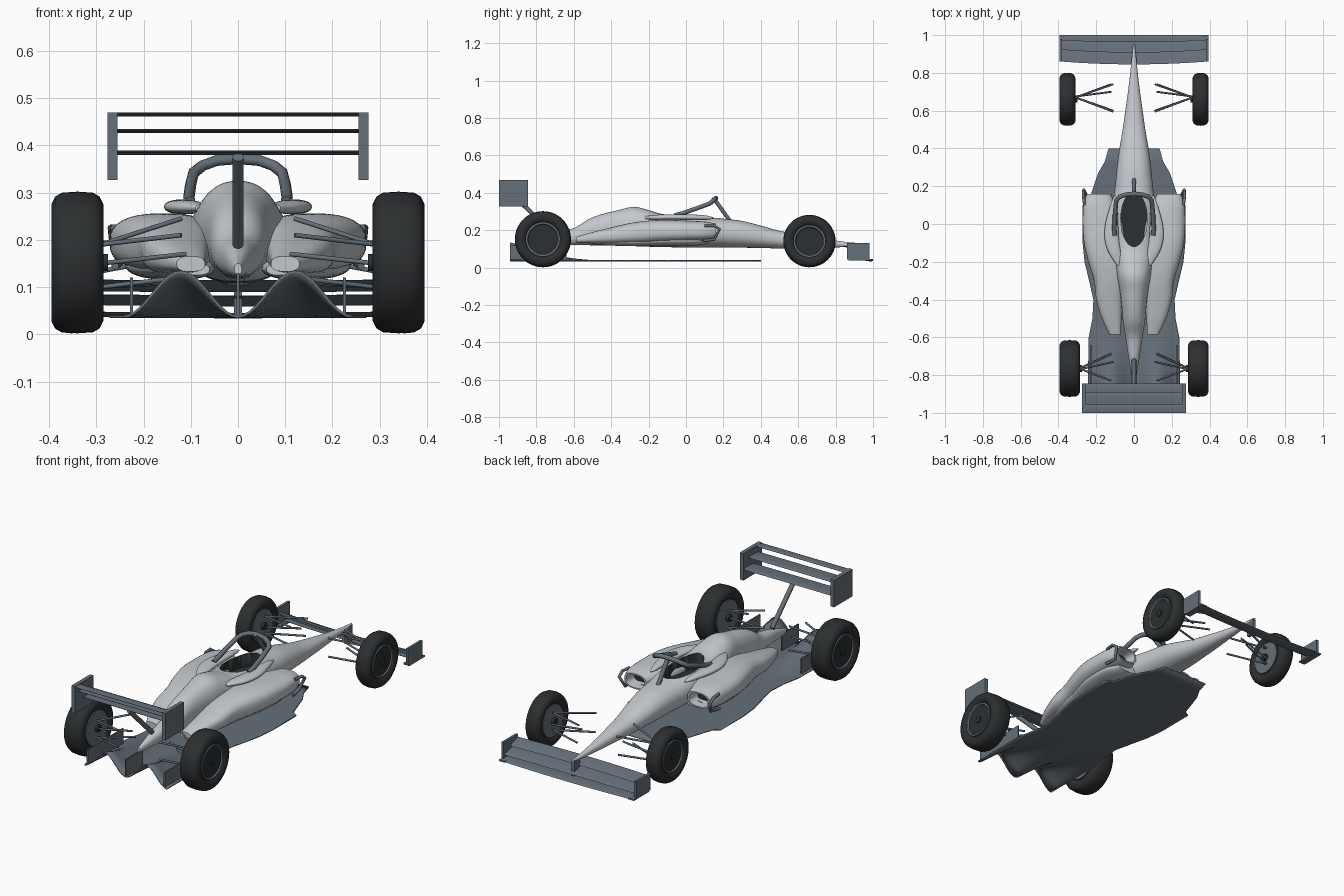
import bpy, bmesh
from math import sin, cos, pi, radians
from mathutils import Vector

if "Cube" in bpy.data.objects:
    bpy.data.objects.remove(bpy.data.objects["Cube"])


def mat(name, c):
    m = bpy.data.materials.new(name)
    m.diffuse_color = (*c, 1)
    m.use_nodes = True
    m.node_tree.nodes["Principled BSDF"].inputs["Base Color"].default_value = m.diffuse_color
    return m


PAINT = mat("pale_grey", (0.55, 0.58, 0.61))
CARBON = mat("slate", (0.13, 0.16, 0.19))
RUBBER = mat("rubber", (0.025, 0.028, 0.03))


def finish(bm, name, m, angle=35):
    bmesh.ops.recalc_face_normals(bm, faces=bm.faces)
    me = bpy.data.meshes.new(name)
    bm.to_mesh(me)
    bm.free()
    ob = bpy.data.objects.new(name, me)
    bpy.context.collection.objects.link(ob)
    me.materials.append(m)
    bpy.ops.object.select_all(action='DESELECT')
    ob.select_set(True)
    bpy.context.view_layer.objects.active = ob
    bpy.ops.object.shade_smooth_by_angle(angle=radians(angle))
    return ob


def skin(rings, closed=True, caps=True):
    bm = bmesh.new()
    vs = [[bm.verts.new(p) for p in r] for r in rings]
    n = len(vs[0])
    for a, b in zip(vs, vs[1:]):
        for i in range(n if closed else n - 1):
            j = (i + 1) % n
            bm.faces.new((a[i], a[j], b[j], b[i]))
    if caps:
        bm.faces.new(vs[0])
        bm.faces.new(vs[-1])
    return bm


def resample(rows, k=5):
    # smooth curve through the given rows
    out = []
    for i in range(len(rows) - 1):
        p = [rows[max(0, i - 1)], rows[i], rows[i + 1], rows[min(len(rows) - 1, i + 2)]]
        for s in range(k):
            t = s / k
            out.append([0.5 * (2 * b + (c - a) * t + (2 * a - 5 * b + 4 * c - d) * t * t
                               + (3 * b - a - 3 * c + d) * t ** 3) for a, b, c, d in zip(*p)])
    return out + [rows[-1]]


def loft(name, rows, side=1, mouth=False, n=32, e=0.9, m=PAINT):
    # rows: y, inner x, outer x, bottom z, top z
    rings = []

    def ring(r, s=1, dy=0):
        y, a, b, lo, hi = r
        f = lambda v: abs(v) ** e * (1 if v > 0 else -1)
        return [(side * ((a + b) / 2 + s * (b - a) / 2 * f(cos(2 * pi * i / n))), y + dy,
                 (lo + hi) / 2 + s * (hi - lo) / 2 * f(sin(2 * pi * i / n))) for i in range(n)]
    if mouth:
        rings += [ring(rows[0], 0.7, -0.09), ring(rows[0], 0.84, 0)]
    rings += [ring(r) for r in resample(rows)]
    return finish(skin(rings), name, m)


def box(name, x0, x1, y0, y1, z0, z1, m=CARBON):
    bm = bmesh.new()
    bmesh.ops.create_cube(bm, size=1)
    for v in bm.verts:
        v.co = ((x0 + x1) / 2 + v.co.x * (x1 - x0), (y0 + y1) / 2 + v.co.y * (y1 - y0),
                (z0 + z1) / 2 + v.co.z * (z1 - z0))
    return finish(bm, name, m)


def tube(name, pts, r, m=CARBON):
    cu = bpy.data.curves.new(name, 'CURVE')
    cu.dimensions = '3D'
    cu.bevel_depth, cu.bevel_resolution, cu.use_fill_caps = r, 3, True
    sp = cu.splines.new('POLY')
    sp.points.add(len(pts) - 1)
    for p, q in zip(sp.points, pts):
        p.co = (*q, 1)
    cu.materials.append(m)
    ob = bpy.data.objects.new(name, cu)
    bpy.context.collection.objects.link(ob)


def wing(name, half, lead, trail, th=0.007, bow_y=0, bow_z=0, n=24):
    # thin aerofoil swept along x; lead and trail are (y, z)
    a, b = Vector(lead), Vector(trail)
    rings = []
    for i in range(n + 1):
        u = 2 * i / n - 1
        off = Vector((bow_y, bow_z)) * u * u
        r = []
        for t, s in ((0, 0), (.08, .7), (.3, 1), (.7, .7), (1, .15), (1, -.15), (.7, -.7), (.3, -1), (.08, -.7)):
            p = a.lerp(b, t) + off
            r.append((u * half, p.x, p.y + s * th / 2))
        rings.append(r)
    return finish(skin(rings), name, CARBON)


def lathe(name, prof, cx, cy, cz, side, m, n=48):
    # prof: x offset, radius
    rings = [[(side * (cx + x), cy + r * cos(2 * pi * i / n), cz + r * sin(2 * pi * i / n)) for i in range(n)]
             for x, r in prof]
    return finish(skin(rings), name, m)


# central body: y, half width, bottom, top
hull = [(0.95, .005, .118, .13), (.88, .012, .113, .135), (.8, .02, .108, .145), (.7, .032, .105, .16),
        (.6, .046, .103, .178), (.5, .06, .103, .197), (.4, .077, .105, .225), (.3, .09, .107, .25),
        (.2, .1, .108, .262), (.1, .112, .108, .276), (0, .116, .108, .282), (-.12, .112, .11, .286),
        (-.2, .1, .112, .308), (-.28, .088, .115, .325), (-.36, .074, .117, .308), (-.45, .064, .118, .286),
        (-.52, .058, .12, .26), (-.6, .045, .12, .212), (-.7, .03, .122, .19), (-.78, .017, .122, .165),
        (-.83, .008, .125, .15)]
body = loft("body", [(y, -w, w, lo, hi) for y, w, lo, hi in hull], n=48)

# cockpit opening
bm = bmesh.new()
bmesh.ops.create_cone(bm, cap_ends=True, segments=40, radius1=1, radius2=1, depth=1)
for v in bm.verts:
    v.co = (v.co.x * .07, .025 + v.co.y * .145, .28 + v.co.z * .16)
cutter = finish(bm, "cockpit_cutter", RUBBER)
cutter.hide_render = True
cutter.hide_viewport = True
mod = body.modifiers.new("cockpit", 'BOOLEAN')
mod.object, mod.operation, mod.solver, mod.material_mode = cutter, 'DIFFERENCE', 'EXACT', 'TRANSFER'

pod = [(.16, .12, .25, .155, .235), (.1, .1, .268, .145, .246), (0, .06, .272, .138, .252),
       (-.1, .05, .265, .135, .256), (-.2, .045, .242, .13, .252), (-.3, .05, .212, .128, .238),
       (-.4, .06, .2, .127, .215), (-.5, .066, .17, .13, .19), (-.585, .07, .13, .133, .165)]
under = [(.12, .08, .2, .13, .17), (.05, .06, .235, .118, .175), (-.1, .05, .235, .115, .18),
         (-.25, .05, .2, .115, .17), (-.4, .05, .17, .118, .16), (-.5, .06, .11, .125, .15)]
rim = [(.15, .095, .105, .262, .268), (.1, .088, .125, .255, .28), (0, .084, .152, .254, .285),
       (-.08, .08, .155, .255, .285), (-.15, .07, .135, .255, .283), (-.22, .06, .09, .26, .275)]

for s, tag in ((1, "right"), (-1, "left")):
    # sidepods, undercut and cockpit surround
    loft("sidepod_" + tag, pod, s, mouth=True, e=.75)
    loft("sidepod_undercut_" + tag, under, s)
    loft("cockpit_surround_" + tag, rim, s)
    box("intake_duct_" + tag, *sorted((s * .14, s * .235)), .075, .1, .17, .222, RUBBER)
    tube("intake_vane_" + tag, [(s * .262, .1, .225), (s * .268, .15, .225), (s * .266, .18, .205),
                                (s * .25, .15, .15), (s * .26, .09, .145)], .008)

    # wheels: y, radius, inner x, outer x
    for y, r, x0, x1, end in ((-.765, .15, .285, .395, "rear"), (.66, .14, .31, .395, "front")):
        w, ri, c = x1 - x0, r * .62, r + .002
        prof = [(.012, ri), (.002, ri + .012), (0, r * .82), (.008, r * .93), (.022, r * .985), (w / 2, r),
                (w - .022, r * .985), (w - .008, r * .93), (w, r * .82), (w - .002, ri + .012), (w - .012, ri)]
        lathe(f"{end}_tyre_{tag}", prof, x0, y, c, s, RUBBER)
        lathe(f"{end}_rim_{tag}", [(.006, ri * .9), (.006, ri * .97), (w - .006, ri * .97), (w - .006, ri * .88),
                                   (w - .014, ri * .82), (w - .014, .02)], x0, y, c, s, CARBON)
        lathe(f"{end}_hub_{tag}", [(-.01, .018), (w - .006, .018)], x0, y, c, s, RUBBER, 20)

    # suspension arms: hub point to body point
    arms = {"front": [((.31, .67, .19), (.11, .74, .205)), ((.31, .67, .19), (.11, .595, .215)),
                      ((.31, .67, .1), (.12, .74, .11)), ((.31, .67, .1), (.11, .6, .115)),
                      ((.31, .675, .13), (.12, .70, .165))],
            "rear": [((.29, -.765, .19), (.12, -.69, .245)), ((.29, -.765, .19), (.12, -.83, .21)),
                     ((.29, -.765, .1), (.12, -.685, .12)), ((.29, -.765, .1), (.12, -.83, .12)),
                     ((.29, -.77, .15), (.11, -.73, .17))]}
    for end, rods in arms.items():
        for i, (a, b) in enumerate(rods):
            tube(f"{end}_arm_{tag}_{i}", [(s * a[0], *a[1:]), (s * b[0], *b[1:])], .005)

    # wing end plates and diffuser fences
    box("rear_endplate_" + tag, *sorted((s * .255, s * .276)), -1, -.845, .327, .47)
    box("front_endplate_" + tag, *sorted((s * .382, s * .395)), .86, .98, .045, .132)
    box("front_endplate_foot_" + tag, *sorted((s * .36, s * .395)), .87, 1, .038, .046)
    box("diffuser_fence_" + tag, *sorted((s * .222, s * .229)), -.94, -.64, .04, .12)

# wings
wing("rear_wing_lower", .26, (-.845, .384), (-.93, .386), .009)
wing("rear_wing_middle", .26, (-.89, .43), (-.97, .432), .009)
wing("rear_wing_upper", .26, (-.955, .465), (-1, .466), .008)
wing("front_wing_main", .39, (1, .036), (.925, .044), .008, 0, .006)
wing("front_wing_flap", .385, (.965, .06), (.885, .082), .007, .01, .004)
wing("front_wing_upper_flap", .385, (.91, .09), (.845, .114), .007, .015, .002)
box("nose_pylon", -.008, .008, .9, .945, .04, .125)
tube("rear_wing_strut", [(0, -.91, .375), (0, -.72, .19)], .012)
box("diffuser_centre_fin", -.003, .003, -.94, -.8, .035, .13)

# floor with twin diffuser tunnels: y, half width
edge = [(.4, .135), (.33, .155), (.27, .19), (.18, .22), (.12, .24), (.1, .272), (-.1, .272), (-.2, .262),
        (-.3, .238), (-.4, .215), (-.5, .22), (-.6, .24), (-.7, .242), (-.8, .242), (-.88, .242), (-.94, .242)]
rings = []
for y, w in edge:
    ramp = max(0, (-.5 - y) / .44) ** 1.6
    rings.append([(w * u / 20, y, .037 + .095 * ramp * sin(pi * abs(u) / 20) ** 2) for u in range(-20, 21)])
floor = finish(skin(rings, closed=False, caps=False), "floor", CARBON)
sol = floor.modifiers.new("thickness", 'SOLIDIFY')
sol.thickness, sol.offset = .006, 0

# roll hoop
hoop = [(.102, -.06, .28), (.104, -.02, .29), (.1, .06, .318), (.094, .125, .342), (.075, .145, .357), (.045, .155, .368), (0, .16, .372)]
tube("roll_hoop", hoop + [(-x, y, z) for x, y, z in hoop[-2::-1]], .012)
tube("roll_hoop_strut", [(0, .145, .376), (0, .235, .25)], .011)
